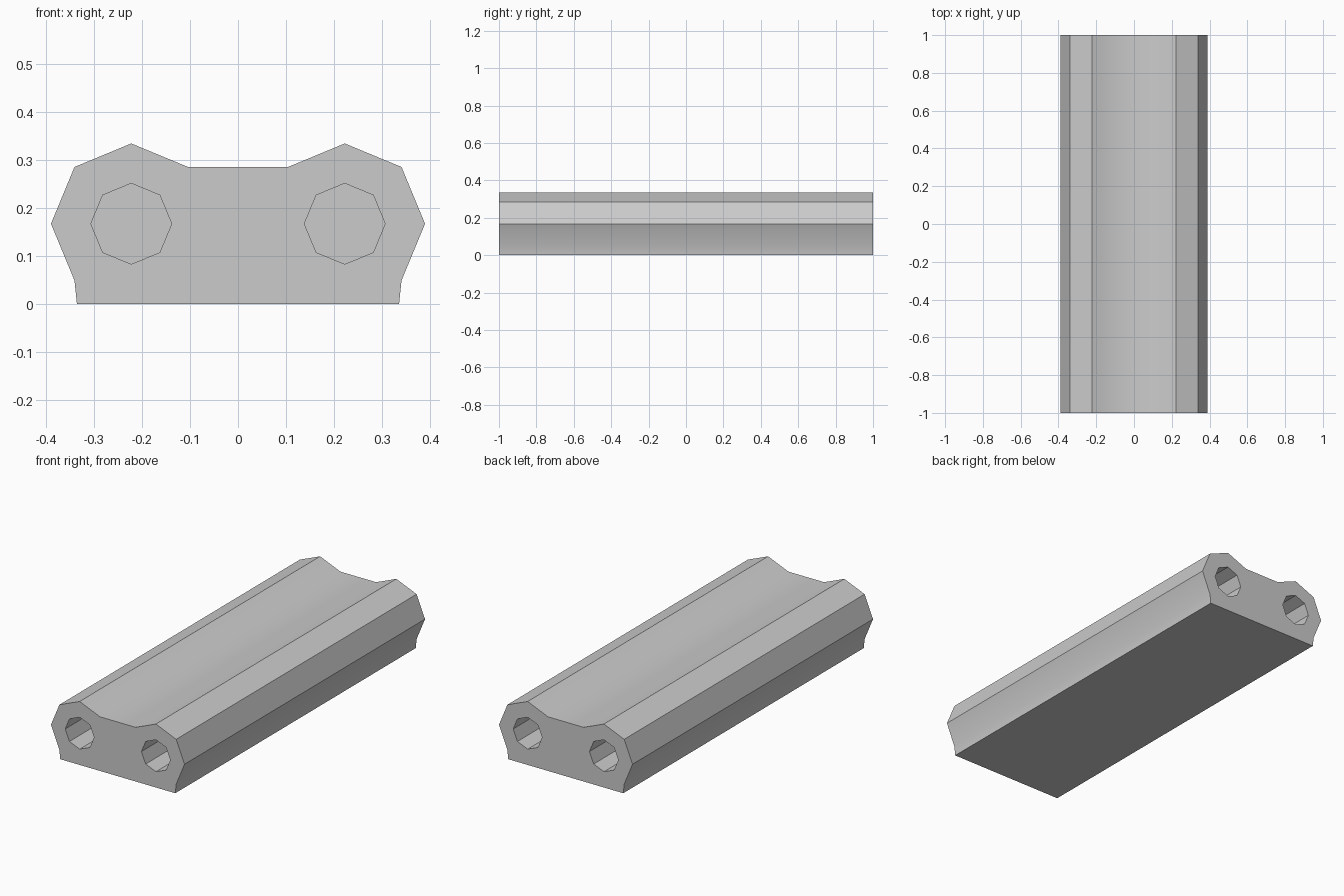
import bpy, bmesh
from math import cos, sin, pi, radians
from mathutils import Matrix

default = bpy.data.objects.get("Cube")
if default:
    bpy.data.objects.remove(default, do_unlink=True)

TUBE_X, TUBE_R, BORE_R = 0.222, 0.167, 0.084
BORE_DEPTH = 0.5

grey = bpy.data.materials.new("light grey")
grey.use_nodes = True
grey.diffuse_color = (0.6, 0.6, 0.6, 1)
grey.node_tree.nodes["Principled BSDF"].inputs["Base Color"].default_value = grey.diffuse_color


def extrude_profile(name, points, y0, y1):
    """Solid made by running an (x, z) outline from y0 to y1."""
    bm = bmesh.new()
    face = bm.faces.new([bm.verts.new((x, y0, z)) for x, z in points])
    ext = bmesh.ops.extrude_face_region(bm, geom=[face])
    moved = [v for v in ext["geom"] if isinstance(v, bmesh.types.BMVert)]
    bmesh.ops.translate(bm, verts=moved, vec=(0, y1 - y0, 0))
    bmesh.ops.recalc_face_normals(bm, faces=bm.faces)
    mesh = bpy.data.meshes.new(name)
    bm.to_mesh(mesh)
    bm.free()
    mesh.materials.append(grey)
    obj = bpy.data.objects.new(name, mesh)
    bpy.context.collection.objects.link(obj)
    return obj


def octagon(cx, radius, steps=range(8)):
    return [(cx + radius * cos(i * pi / 4), TUBE_R + radius * sin(i * pi / 4)) for i in steps]


# Outline: flat foot, octagonal shoulder, shallow valley, mirrored
right_half = [(0.335, 0)] + octagon(TUBE_X, TUBE_R, range(-1, 4))
left_half = [(-x, z) for x, z in reversed(right_half)]
body = extrude_profile("double_tube_bar", right_half + left_half, -1, 1)

# Blind octagonal bores in both ends
for side in (-1, 1):
    for end in (-1, 1):
        y0, y1 = sorted((end * 1.1, end * (1 - BORE_DEPTH)))
        cutter = extrude_profile("bore_cutter", octagon(side * TUBE_X, BORE_R), y0, y1)
        cutter.hide_render = True
        mod = body.modifiers.new("bore", "BOOLEAN")
        mod.operation, mod.solver, mod.object = "DIFFERENCE", "EXACT", cutter
        bpy.context.view_layer.objects.active = body
        bpy.ops.object.modifier_apply(modifier=mod.name)
        bpy.data.objects.remove(cutter, do_unlink=True)

# Soften the shallow creases, keep the octagon edges sharp
bpy.ops.object.select_all(action="DESELECT")
body.select_set(True)
bpy.context.view_layer.objects.active = body
bpy.ops.object.shade_smooth_by_angle(angle=radians(30))
